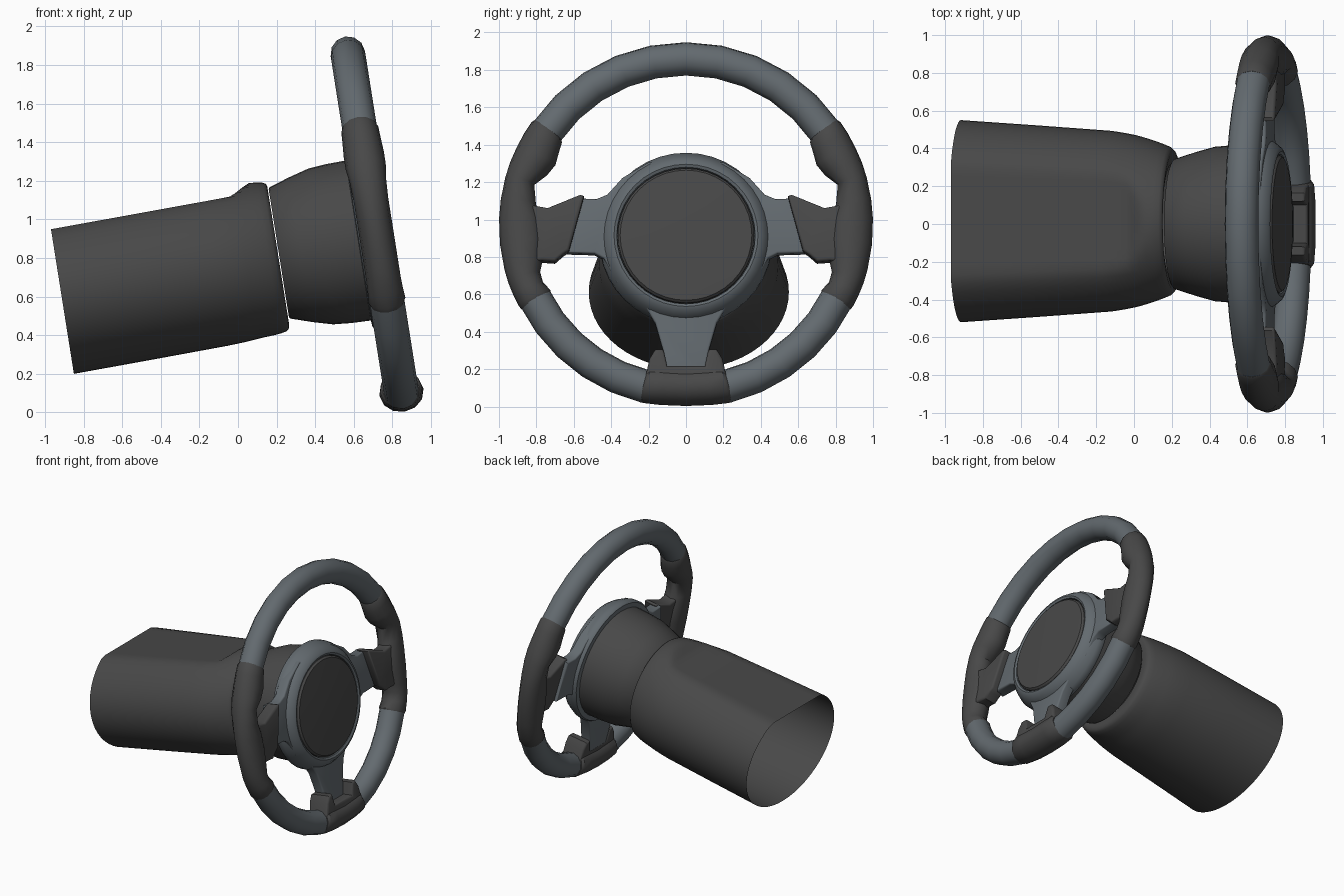
import bpy, bmesh
from math import sin, cos, radians, tau, pi
from mathutils import Matrix

if "Cube" in bpy.data.objects:
    bpy.data.objects.remove(bpy.data.objects["Cube"])

# Wheel frame: local x = model y, local y = up along the wheel, local z = out along the steering axis
T = radians(9)
FRAME = Matrix(((0, -sin(T), cos(T), 0.71),
                (1, 0, 0, 0),
                (0, cos(T), sin(T), 0.97),
                (0, 0, 0, 1)))
HUB_Y = -0.065


def material(name, rgb):
    m = bpy.data.materials.new(name)
    m.diffuse_color = (*rgb, 1)
    m.use_nodes = True
    m.node_tree.nodes["Principled BSDF"].inputs["Base Color"].default_value = m.diffuse_color
    return m


DARK = material("dark_rubber", (0.065, 0.065, 0.065))
LIGHT = material("slate_grey", (0.125, 0.145, 0.16))


def finish(name, bm, mat, angle=40):
    bmesh.ops.recalc_face_normals(bm, faces=bm.faces)
    bm.transform(FRAME)
    me = bpy.data.meshes.new(name)
    bm.to_mesh(me)
    bm.free()
    me.materials.append(mat)
    ob = bpy.data.objects.new(name, me)
    bpy.context.collection.objects.link(ob)
    bpy.ops.object.select_all(action='DESELECT')
    ob.select_set(True)
    bpy.context.view_layer.objects.active = ob
    bpy.ops.object.shade_smooth_by_angle(angle=radians(angle))
    return ob


def loft(name, rings, mat, cap_start=False, cap_end=False, angle=40):
    bm = bmesh.new()
    loops = [[bm.verts.new(p) for p in ring] for ring in rings]
    n = len(loops[0])
    for a, b in zip(loops, loops[1:]):
        for i in range(n):
            j = (i + 1) % n
            bm.faces.new((a[i], a[j], b[j], b[i]))
    if cap_start:
        bm.faces.new(loops[0])
    if cap_end:
        bm.faces.new(loops[-1])
    return finish(name, bm, mat, angle)


def sweep(name, rows, mat, side=1, n=12):
    """Rim section; rows are (angle, inner radius, outer radius, half thickness)."""
    rings = []
    for deg, r0, r1, h in rows:
        t = radians(deg)
        ring = []
        for k in range(n):
            p = tau * k / n
            r = (r0 + r1) / 2 + (r1 - r0) / 2 * cos(p)
            ring.append((side * r * cos(t), r * sin(t), h * sin(p)))
        rings.append(ring)
    return loft(name, rings, mat, True, True)


def lathe(name, profile, mat, cap_start=False, cap_end=False, n=40, angle=40):
    """Round part about the hub axis; profile is (radius, axial position)."""
    rings = [[(r * cos(tau * k / n), HUB_Y + r * sin(tau * k / n), c) for k in range(n)]
             for r, c in profile]
    return loft(name, rings, mat, cap_start, cap_end, angle)


def plate(name, pts, c0, c1, mat, bevel, side=1):
    """Bevelled flat outline."""
    bm = bmesh.new()
    f = bm.faces.new([bm.verts.new((side * x, y, c0)) for x, y in pts])
    ext = bmesh.ops.extrude_face_region(bm, geom=[f])
    bmesh.ops.translate(bm, vec=(0, 0, c1 - c0),
                        verts=[v for v in ext['geom'] if isinstance(v, bmesh.types.BMVert)])
    bmesh.ops.recalc_face_normals(bm, faces=bm.faces)
    rims = [e for e in bm.edges if abs(e.verts[0].co.z - e.verts[1].co.z) < 1e-6]
    bmesh.ops.bevel(bm, geom=rims, offset=bevel, segments=3, profile=0.5,
                    affect='EDGES', clamp_overlap=True)
    return finish(name, bm, mat)


def mirrored(half):
    return half + [(-x, y) for x, y in reversed(half)]


# Light rim sections
def arc(a0, a1, steps):
    return [(a0 + (a1 - a0) * i / steps, 0.81, 0.99, 0.09) for i in range(steps + 1)]


sweep("rim_top", arc(34, 146, 10), LIGHT)
for s, tag in ((1, "right"), (-1, "left")):
    sweep("rim_lower_" + tag, arc(-26, -76, 5), LIGHT, s)

# Contoured side grips and the dark spoke covers
GRIP = [(35, .815, .99, .085), (34, .80, .996, .097), (30, .785, .998, .10),
        (25, .77, .998, .105), (20, .79, 1.0, .105), (15, .84, 1.0, .095),
        (8, .81, 1.0, .09), (2, .77, 1.0, .09), (-6, .76, 1.0, .09),
        (-14, .79, 1.0, .09), (-18, .82, 1.0, .09), (-22, .825, .998, .092),
        (-26, .805, .996, .097), (-27.5, .815, .99, .085)]
COVER = [(.88, .13), (.82, .10), (.74, .085), (.565, .157), (.545, .15), (.625, -.145),
         (.655, -.165), (.70, -.205), (.77, -.20), (.88, -.21)]
for s, tag in ((1, "right"), (-1, "left")):
    sweep("side_grip_" + tag, GRIP, DARK, s)
    plate("spoke_cover_" + tag, COVER, -.045, .06, DARK, .02, s)

# Bottom grip with a notch around the lower spoke
BOTTOM = [(-104.5, .80, .985, .095), (-103.5, .785, .99, .11), (-98, .78, .983, .115),
          (-90, .78, .979, .115), (-82, .78, .983, .115), (-76.5, .785, .99, .11),
          (-75.5, .80, .985, .095)]
sweep("bottom_grip", BOTTOM, DARK)
plate("bottom_grip_collar",
      mirrored([(.10, -.775), (.12, -.685), (.165, -.685), (.195, -.735), (.225, -.87)]),
      -.075, .09, DARK, .018)

# Three-spoke plate
plate("spoke_plate",
      mirrored([(.20, .34), (.34, .255), (.42, .165), (.48, .14), (.58, .145), (.65, -.15),
                (.49, -.155), (.44, -.18), (.37, -.31), (.21, -.455), (.165, -.53),
                (.125, -.67), (.10, -.80)]),
      -.07, .012, LIGHT, .012)

# Hub ring and centre pad
lathe("hub_ring", [(.40, -.10), (.455, -.095), (.465, -.08), (.463, -.04), (.435, .02),
                   (.405, .055), (.385, .062), (.37, .055), (.366, .03)], LIGHT)
lathe("centre_pad", [(.364, .02), (.364, .052), (.352, .066), (.20, .072), (.05, .074)],
      DARK, False, True)

# Tapered housing behind the hub
lathe("hub_housing", [(.28, -.505), (.335, -.515), (.345, -.508), (.38, -.40), (.409, -.295),
                      (.417, -.20), (.42, -.09)], DARK, True, True)

# Column shroud: open at the rear, flattened on top
# rows: axial position, half width, half height, centre height, top cut height
COLUMN = [(-1.662, .535, .418, -.099, .242), (-1.25, .507, .417, -.091, .251),
          (-.85, .478, .415, -.083, .260), (-.77, .465, .411, -.083, .262),
          (-.72, .455, .407, -.083, .264), (-.69, .447, .405, -.082, .277),
          (-.65, .435, .402, -.082, .300), (-.61, .422, .40, -.082, .320),
          (-.57, .407, .396, -.082, .5), (-.54, .394, .390, -.082, .5),
          (-.525, .38, .38, -.08, .5), (-.52, .36, .36, -.075, .5),
          (-.53, .30, .30, -.07, .5)]
N = 56
loft("column_shroud",
     [[(.015 + w * cos(tau * k / N), min(cz + h * sin(tau * k / N), top), c) for k in range(N)]
      for c, w, h, cz, top in COLUMN], DARK, angle=50)
